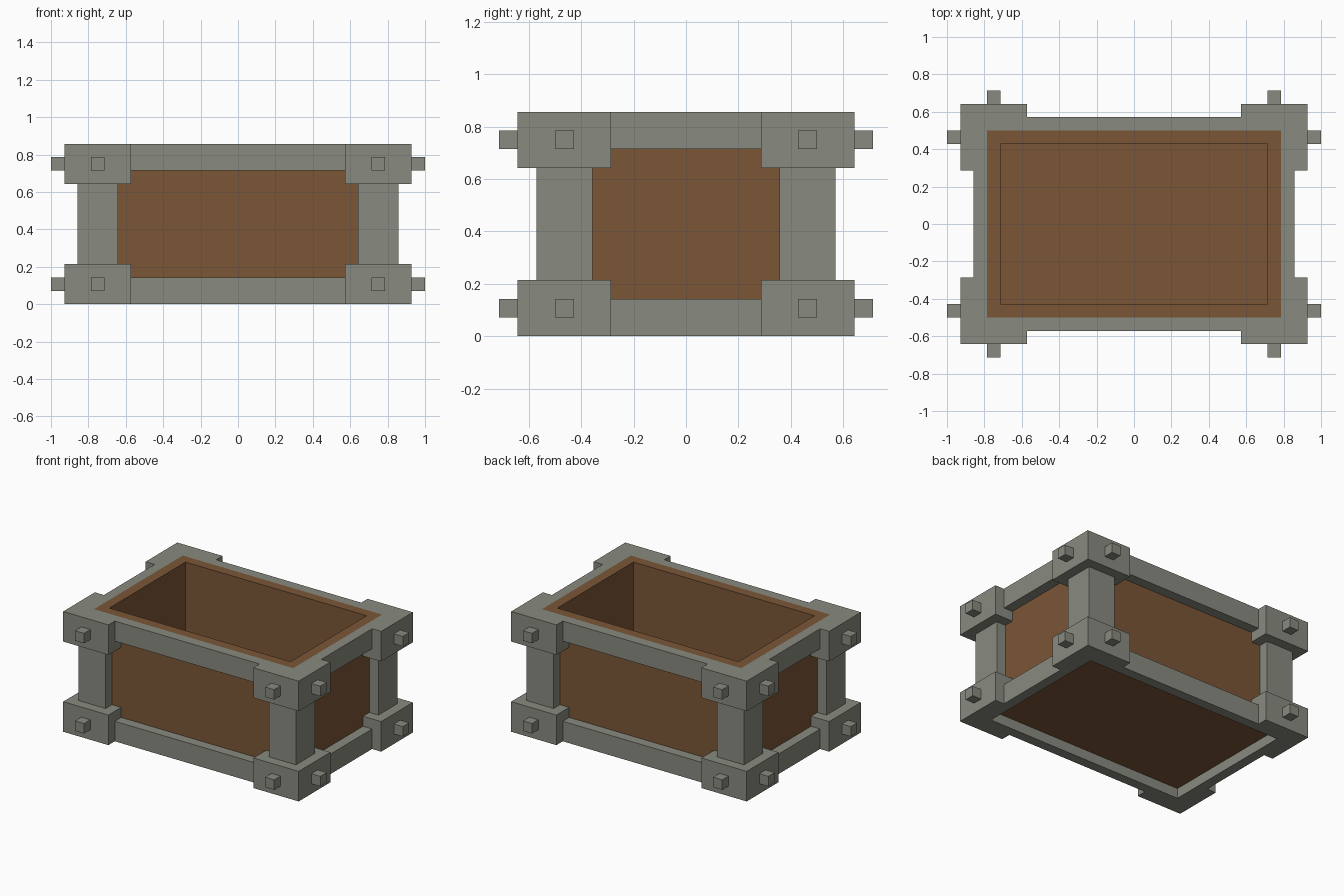
import bpy
import bmesh

U = 1 / 14  # one grid step of the design

cube = bpy.data.objects.get("Cube")
if cube:
    bpy.data.objects.remove(cube, do_unlink=True)


def make_material(name, rgb):
    mat = bpy.data.materials.new(name)
    mat.use_nodes = True
    mat.diffuse_color = (*rgb, 1)
    bsdf = next(n for n in mat.node_tree.nodes if n.type == 'BSDF_PRINCIPLED')
    bsdf.inputs["Base Color"].default_value = (*rgb, 1)
    bsdf.inputs["Roughness"].default_value = 0.8
    return mat


stone = make_material("grey stone", (0.25, 0.256, 0.214))
wood = make_material("brown wood", (0.195, 0.093, 0.037))


def finish(name, bm, mat):
    bmesh.ops.recalc_face_normals(bm, faces=bm.faces)
    mesh = bpy.data.meshes.new(name)
    bm.to_mesh(mesh)
    bm.free()
    mesh.materials.append(mat)
    obj = bpy.data.objects.new(name, mesh)
    bpy.context.collection.objects.link(obj)
    return obj


def prism(name, outline, z0, z1, mat):
    """Extrude a flat outline, given in grid steps, from z0 up to z1."""
    bm = bmesh.new()
    face = bm.faces.new([bm.verts.new((x * U, y * U, z0 * U)) for x, y in outline])
    top = bmesh.ops.extrude_face_region(bm, geom=[face])["geom"]
    bmesh.ops.translate(bm, vec=(0, 0, (z1 - z0) * U),
                        verts=[v for v in top if isinstance(v, bmesh.types.BMVert)])
    return finish(name, bm, mat)


def box(name, x0, x1, y0, y1, z0, z1, mat):
    return prism(name, [(x0, y0), (x1, y0), (x1, y1), (x0, y1)], z0, z1, mat)


def corner(name, sx, sy, outer, arms, z0, z1):
    """L-shaped corner piece wrapped around the wooden box."""
    (ox, oy), (ax, ay) = outer, arms
    outline = [(ax, oy), (ox, oy), (ox, ay), (11, ay), (11, 7), (ax, 7)]
    return prism(name, [(sx * x, sy * y) for x, y in outline], z0, z1, stone)


# Open wooden box: inset the top and sink it to the inner floor
bm = bmesh.new()
bmesh.ops.create_cube(bm, size=1)
for v in bm.verts:
    v.co = (v.co.x * 22 * U, v.co.y * 14 * U, (v.co.z * 11 + 6.5) * U)
top = max(bm.faces, key=lambda f: f.calc_center_median().z)
bmesh.ops.inset_region(bm, faces=[top], thickness=U, use_even_offset=True)
inner = bmesh.ops.extrude_face_region(bm, geom=[top])["geom"]
bmesh.ops.translate(bm, vec=(0, 0, -10 * U),
                    verts=[v for v in inner if isinstance(v, bmesh.types.BMVert)])
if top.is_valid:
    bmesh.ops.delete(bm, geom=[top], context='FACES_ONLY')
finish("wooden_box", bm, wood)

# Stone rails, lower and upper, on all four sides
for level, z0 in (("lower", 0), ("upper", 10)):
    for side, s in (("front", -1), ("back", 1)):
        box(f"{level}_{side}_rail", -8, 8, 7 * s, 8 * s, z0, z0 + 2, stone)
    for side, s in (("right", -1), ("left", 1)):
        box(f"{level}_{side}_rail", 11 * s, 12 * s, -4, 4, z0, z0 + 2, stone)

# Corner posts, corner blocks and their square pegs
for xname, sx in (("right", -1), ("left", 1)):
    for yname, sy in (("front", -1), ("back", 1)):
        where = f"{yname}_{xname}"
        corner(f"{where}_post", sx, sy, (12, 8), (9, 5), 3, 9)
        for level, z0, peg in (("lower", 0, 1), ("upper", 9, 10)):
            corner(f"{level}_{where}_block", sx, sy, (13, 9), (8, 4), z0, z0 + 3)
            box(f"{level}_{where}_end_peg", 13 * sx, 14 * sx, 6 * sy, 7 * sy,
                peg, peg + 1, stone)
            box(f"{level}_{where}_side_peg", 10 * sx, 11 * sx, 9 * sy, 10 * sy,
                peg, peg + 1, stone)
